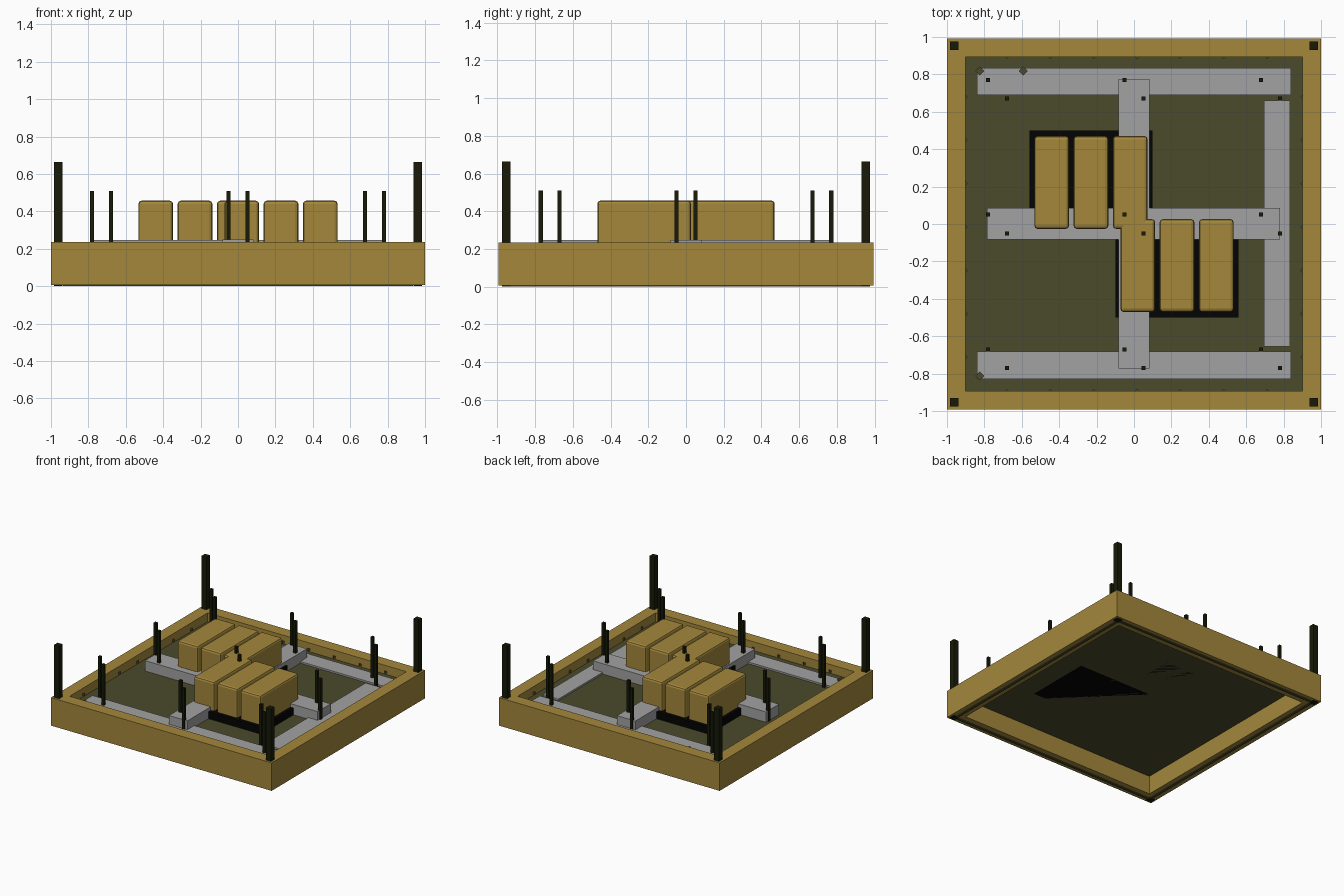
import bpy, bmesh, math
from mathutils import Matrix, Vector

old = bpy.data.objects.get("Cube")
if old:
    bpy.data.objects.remove(old, do_unlink=True)


def material(name, rgb):
    m = bpy.data.materials.new(name)
    m.use_nodes = True
    m.diffuse_color = (*rgb, 1)
    m.node_tree.nodes["Principled BSDF"].inputs["Base Color"].default_value = (*rgb, 1)
    return m


tan = material("tan", (0.37, 0.245, 0.044))
olive = material("olive", (0.069, 0.069, 0.025))
grey = material("grey", (0.36, 0.36, 0.36))
black = material("black", (0.001, 0.001, 0.001))
dark = material("dark olive", (0.009, 0.01, 0.002))


def add_box(bm, lo, hi, turn=0):
    lo, hi = Vector(lo), Vector(hi)
    m = Matrix.Translation((lo + hi) / 2) @ Matrix.Rotation(turn, 4, 'Z') @ Matrix.Diagonal((*(hi - lo), 1))
    bmesh.ops.create_cube(bm, size=1, matrix=m)


def make(name, bm, mat):
    me = bpy.data.meshes.new(name)
    bm.to_mesh(me)
    bm.free()
    me.materials.append(mat)
    ob = bpy.data.objects.new(name, me)
    bpy.context.collection.objects.link(ob)
    return ob


def box(name, lo, hi, mat, turn=0):
    bm = bmesh.new()
    add_box(bm, lo, hi, turn)
    return make(name, bm, mat)


# Perimeter wall: a rectangular ring extruded upward
RIM, BASE, UNDER, FLOOR, BEAM = 0.235, 0.006, 0.157, 0.163, 0.248
HX, HY, THICK = 1, 0.993, 0.1
bm = bmesh.new()
corners = [(-1, -1), (1, -1), (1, 1), (-1, 1)]
outer = [bm.verts.new((x * HX, y * HY, BASE)) for x, y in corners]
inner = [bm.verts.new((x * (HX - THICK), y * (HY - THICK), BASE)) for x, y in corners]
for i in range(4):
    j = (i + 1) % 4
    bm.faces.new((outer[i], outer[j], inner[j], inner[i]))
ring = bmesh.ops.extrude_face_region(bm, geom=bm.faces[:])
bmesh.ops.translate(bm, vec=(0, 0, RIM - BASE),
                    verts=[v for v in ring["geom"] if isinstance(v, bmesh.types.BMVert)])
bmesh.ops.recalc_face_normals(bm, faces=bm.faces)
make("perimeter_wall", bm, tan)

# Ground inside the wall
box("floor", (-0.9, -0.893, UNDER), (0.9, 0.893, FLOOR), olive)

# Grey beams: low outer ones and a raised cross
box("back_beam", (-0.84, 0.69, FLOOR), (0.84, 0.835, 0.177), grey)
box("front_beam", (-0.84, -0.83, FLOOR), (0.84, -0.683, 0.177), grey)
box("left_beam", (0.695, -0.655, FLOOR), (0.835, 0.66, 0.177), grey)
box("long_cross_beam", (-0.084, -0.772, FLOOR), (0.082, 0.775, BEAM + 0.001), grey)
box("wide_cross_beam", (-0.785, -0.083, FLOOR), (0.78, 0.086, BEAM), grey)

# Two groups of three rounded blocks, each on a black plinth
PLINTH = 0.22
for side, s in (("back", -1), ("front", 1)):
    xs = sorted((-0.1 * s, 0.56 * s))
    ys = sorted((-0.5 * s, 0.05 * s))
    box(side + "_plinth", (xs[0], ys[0], UNDER), (xs[1], ys[1], PLINTH), black)
    for i in range(3):
        cx, cy = s * (0.02 + 0.21 * i), -0.222 * s
        b = box(f"{side}_block_{i + 1}", (cx - 0.093, cy - 0.248, PLINTH - 0.015),
                (cx + 0.093, cy + 0.248, 0.457), tan)
        bev = b.modifiers.new("rounded edges", 'BEVEL')
        bev.width, bev.segments = 0.017, 2

# Corner posts reaching down through the wall
for x in (-0.96, 0.96):
    for y in (-0.953, 0.953):
        box("corner_post", (x - 0.023, y - 0.023, 0), (x + 0.023, y + 0.023, 0.665), dark)

# Pairs of upright rods on a three by three layout
bm = bmesh.new()
for cx in (-0.73, 0, 0.73):
    for cy in (-0.72, 0, 0.72):
        for d in (-0.05, 0.05):
            x, y = cx + d, cy - d
            add_box(bm, (x - 0.011, y - 0.011, UNDER + 0.003), (x + 0.011, y + 0.011, 0.51))
make("upright_rods", bm, dark)

# Reinforcing strips under the wall and small pegs along its inner faces
strips, pegs = bmesh.new(), bmesh.new()
for s in (-1, 1):
    lo, hi = sorted((0.94 * s, 0.96 * s))
    add_box(strips, (-0.935, lo, 0), (0.935, hi, 0.02))
    add_box(strips, (lo, -0.935, 0), (hi, 0.935, 0.02))
    for i in range(7):
        t = (i - 3) * 0.232 + 0.016
        for x, y in ((t, 0.893 * s), (0.9 * s, -t)):
            add_box(pegs, (x - 0.008, y - 0.008, 0.172), (x + 0.008, y + 0.008, 0.19), math.pi / 4)
make("bottom_strips", strips, olive)
make("wall_pegs", pegs, olive)

# Diamond pegs on the low beams
for x, y in ((-0.825, 0.818), (-0.593, 0.818), (-0.825, -0.813)):
    box("diamond_peg", (x - 0.017, y - 0.017, FLOOR), (x + 0.017, y + 0.017, 0.187), olive, math.pi / 4)
